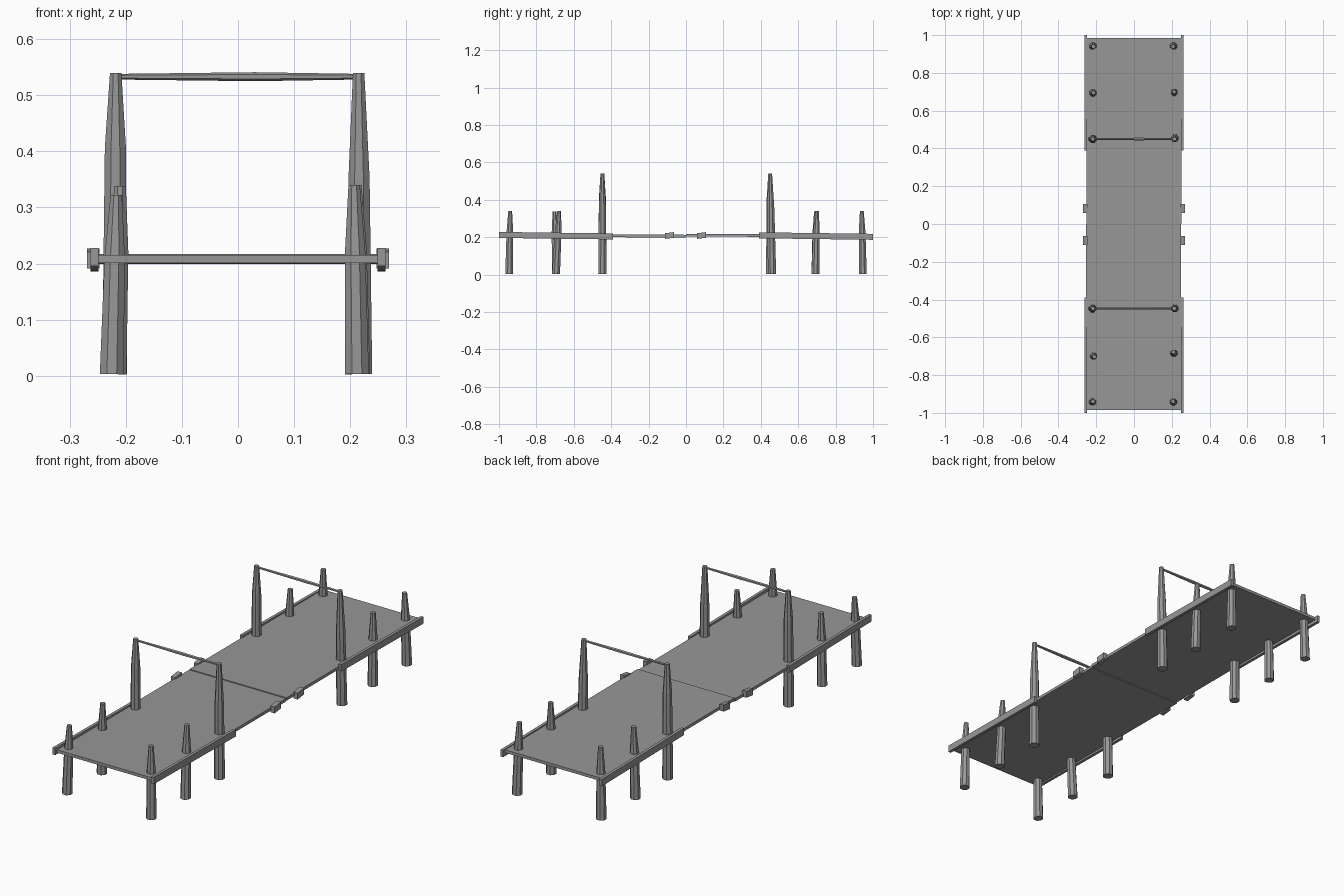
import bpy, bmesh, math
from mathutils import Vector

cube = bpy.data.objects.get("Cube")
if cube:
    bpy.data.objects.remove(cube)

GREY = (0.31, 0.31, 0.31, 1)
mat = bpy.data.materials.new("weathered grey")
mat.use_nodes = True
mat.diffuse_color = GREY
mat.node_tree.nodes["Principled BSDF"].inputs["Base Color"].default_value = GREY


def finish(name, bm):
    bmesh.ops.recalc_face_normals(bm, faces=bm.faces)
    mesh = bpy.data.meshes.new(name)
    bm.to_mesh(mesh)
    bm.free()
    mesh.materials.append(mat)
    ob = bpy.data.objects.new(name, mesh)
    bpy.context.collection.objects.link(ob)
    return ob


def beam(name, x, y, z, tilt=0.0):
    """Box between ranges; tilt lifts the +y end and lowers the -y end."""
    bm = bmesh.new()
    bmesh.ops.create_cube(bm, size=1)
    for v in bm.verts:
        side = v.co.y * 2
        v.co = [a + (b - a) * (c + 0.5) for (a, b), c in zip((x, y, z), v.co)]
        v.co.z += tilt * side
    return finish(name, bm)


def tapered_pole(name, rings, sides=8):
    """Skin of (centre, radius) rings along z, or along x for level poles."""
    bm = bmesh.new()
    axis = (rings[-1][0] - rings[0][0]).normalized()
    u = Vector((0, 1, 0))
    w = axis.cross(u).normalized()
    loops = []
    for centre, r in rings:
        angles = [math.tau * (i + 0.5) / sides for i in range(sides)]
        loops.append([bm.verts.new(centre + r * (math.cos(a) * u + math.sin(a) * w)) for a in angles])
    for a, b in zip(loops, loops[1:]):
        for i in range(sides):
            j = (i + 1) % sides
            bm.faces.new((a[i], a[j], b[j], b[i]))
    bm.faces.new(loops[0])
    bm.faces.new(loops[-1])
    return finish(name, bm)


def post(name, foot, top, height, shoulder, radius):
    a = Vector((foot[0], foot[1], 0.003))
    b = Vector((top[0], top[1], height))
    rings = [(a.lerp(b, t), r) for t, r in
             ((0, radius), (shoulder, radius * 0.85), (1, 0.011))]
    return tapered_pole(name, rings)


# Deck in two halves meeting at a small step
beam("front_deck", (-0.254, 0.25), (-0.985, 0), (0.2, 0.214), -0.001)
beam("back_deck", (-0.252, 0.252), (0, 0.985), (0.202, 0.216), -0.001)

# Edge rails at both ends and clamp blocks near the middle
for side, sx in (("right", -1), ("left", 1)):
    x = sorted((sx * 0.249, sx * 0.263))
    clamp = sorted((sx * 0.247, sx * 0.269))
    beam(f"front_{side}_rail", x, (-1, -0.39), (0.192, 0.224), -0.004)
    beam(f"back_{side}_rail", x, (0.39, 1), (0.19, 0.222), -0.004)
    for end, y in (("front", -0.088), ("back", 0.082)):
        beam(f"{end}_{side}_clamp", clamp, (y - 0.024, y + 0.024), (0.194, 0.224), 0.003)

# Leaning short posts: foot, top, height
SHORT = {
    "front_right_corner": ((-0.225, -0.945), (-0.217, -0.94), 0.322),
    "front_left_corner": ((0.212, -0.945), (0.207, -0.94), 0.34),
    "front_right_middle": ((-0.22, -0.695), (-0.21, -0.703), 0.338),
    "front_left_middle": ((0.214, -0.695), (0.21, -0.678), 0.34),
    "back_right_corner": ((-0.222, 0.945), (-0.215, 0.94), 0.338),
    "back_left_corner": ((0.215, 0.945), (0.207, 0.94), 0.34),
    "back_right_middle": ((-0.222, 0.692), (-0.215, 0.695), 0.338),
    "back_left_middle": ((0.215, 0.692), (0.212, 0.7), 0.34),
}
for name, (foot, top, height) in SHORT.items():
    post(name + "_post", foot, top, height, 0.65, 0.023)

# Tall gate posts joined by a thin crossbar
for end, y, lean in (("front", -0.447, 0.0), ("back", 0.45, 0.01)):
    post(f"{end}_right_gate_post", (-0.22, y), (-0.218, y), 0.54, 0.75, 0.024)
    post(f"{end}_left_gate_post", (0.217, y + lean), (0.215, y), 0.54, 0.65, 0.024)
    tapered_pole(f"{end}_crossbar", [(Vector((x, y, 0.533)), r) for x, r in
                                     ((-0.218, 0.005), (0.03, 0.008), (0.215, 0.005))], 6)
